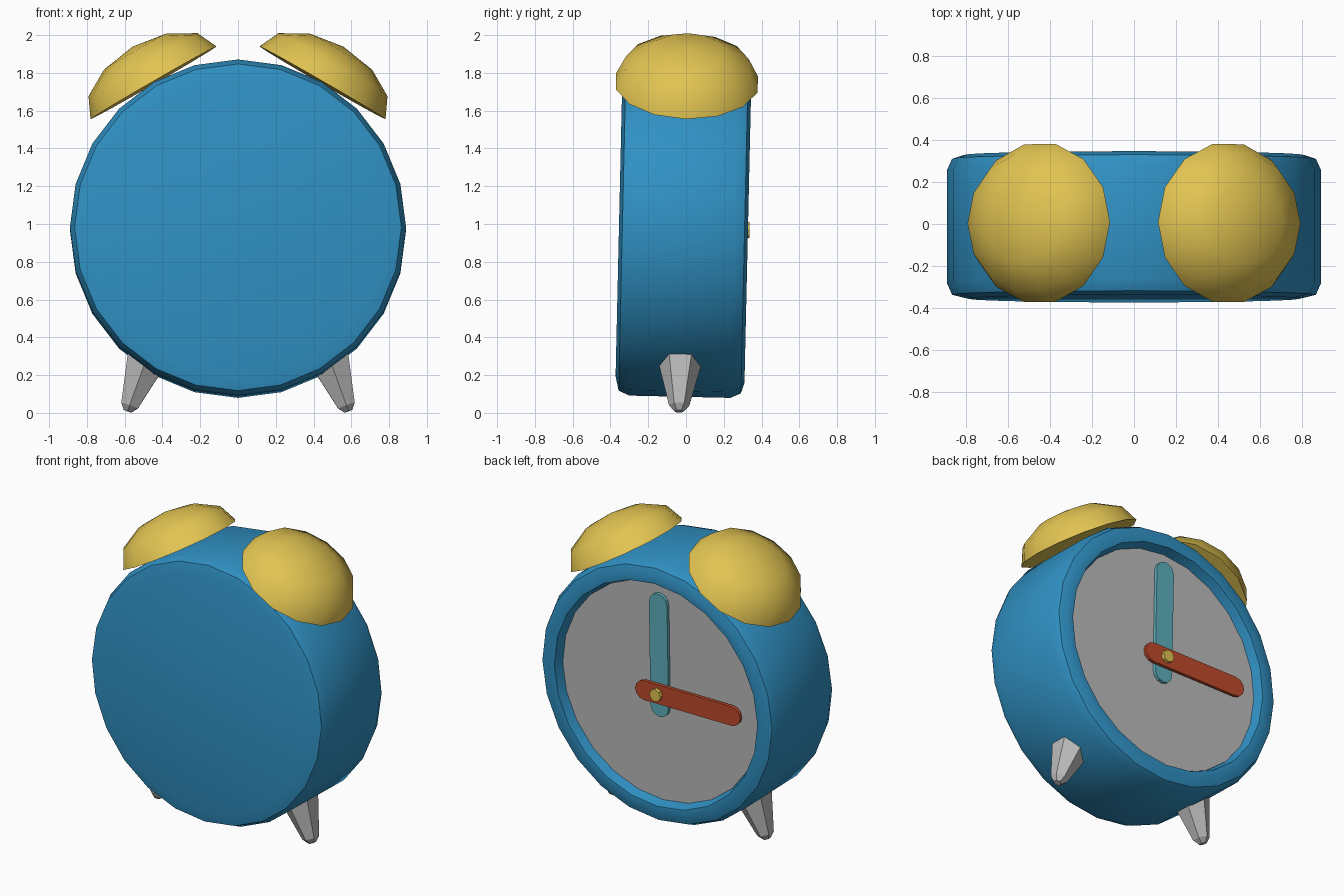
import bpy, bmesh, math
from mathutils import Matrix, Vector

if "Cube" in bpy.data.objects:
    bpy.data.objects.remove(bpy.data.objects["Cube"])


def material(name, r, g, b):
    lin = [((c / 255 + 0.055) / 1.055) ** 2.4 for c in (r, g, b)]
    m = bpy.data.materials.new(name)
    m.diffuse_color = (*lin, 1)
    m.use_nodes = True
    m.node_tree.nodes["Principled BSDF"].inputs["Base Color"].default_value = m.diffuse_color
    return m


BLUE = material("case blue", 48, 145, 196)
GOLD = material("bell gold", 226, 196, 82)
GREY = material("light grey", 188, 188, 188)
TEAL = material("teal", 94, 176, 190)
RED = material("red", 192, 74, 44)

CENTRE = Vector((0, 0, 0.975))
# the whole clock leans back slightly around its centre
LEAN = (Matrix.Translation(CENTRE) @ Matrix.Rotation(math.radians(-1.3), 4, 'X')
        @ Matrix.Translation(-CENTRE))


def finish(bm, name, mat, matrix, smooth=None):
    bm.transform(LEAN @ matrix)
    bmesh.ops.remove_doubles(bm, verts=bm.verts, dist=1e-5)
    bmesh.ops.recalc_face_normals(bm, faces=bm.faces)
    me = bpy.data.meshes.new(name)
    bm.to_mesh(me)
    bm.free()
    me.materials.append(mat)
    ob = bpy.data.objects.new(name, me)
    bpy.context.collection.objects.link(ob)
    if smooth:
        bpy.ops.object.select_all(action='DESELECT')
        ob.select_set(True)
        bpy.context.view_layer.objects.active = ob
        bpy.ops.object.shade_smooth_by_angle(angle=math.radians(smooth))
    return ob


def lathe(name, profile, sides, mat, matrix, smooth=None, phase=0.0):
    """Spin (radius, height) points around local z; ends are capped."""
    bm = bmesh.new()
    rings = []
    for r, h in profile:
        if r == 0:
            rings.append([bm.verts.new((0, 0, h))] * sides)
        else:
            angles = [phase + 2 * math.pi * i / sides for i in range(sides)]
            rings.append([bm.verts.new((r * math.cos(a), r * math.sin(a), h)) for a in angles])
    for lo, hi in zip(rings, rings[1:]):
        for i in range(sides):
            j = (i + 1) % sides
            bm.faces.new(list(dict.fromkeys((lo[i], lo[j], hi[j], hi[i]))))
    for ring in (rings[0], rings[-1]):
        if ring[0] is not ring[1]:
            bm.faces.new(ring)
    return finish(bm, name, mat, matrix, smooth)


# local z becomes +y (towards the dial), centred on the clock
DIAL = Matrix.Translation(CENTRE) @ Matrix.Rotation(math.radians(-90), 4, 'X')

# case with recessed dial, and the dial plate
lathe("case", [(0.79, -0.355), (0.865, -0.337), (0.89, -0.28), (0.89, 0.255),
               (0.865, 0.31), (0.81, 0.328), (0.765, 0.325), (0.742, 0.25)],
      24, BLUE, DIAL, 32)
lathe("dial", [(0.743, 0.257), (0.743, 0.265)], 24, GREY, DIAL)
lathe("centre_pin", [(0.042, 0.26), (0.042, 0.336)], 8, GOLD, DIAL)


def hand(name, top, tail, w, y0, y1, turn, mat):
    """Round-ended bar pointing up, turned about the dial axis."""
    bm = bmesh.new()
    pts = []
    for c, start in ((top - w, 0), (w - tail, math.pi)):
        for i in range(7):
            a = start + math.pi * i / 6
            pts.append((w * math.cos(a), c + w * math.sin(a)))
    face = bm.faces.new([bm.verts.new((x, y0, z)) for x, z in pts])
    ext = bmesh.ops.extrude_face_region(bm, geom=[face], use_keep_orig=True)
    for v in ext["geom"]:
        if isinstance(v, bmesh.types.BMVert):
            v.co.y = y1
    finish(bm, name, mat, Matrix.Translation(CENTRE)
           @ Matrix.Rotation(math.radians(turn), 4, 'Y'))


hand("minute_hand", 0.68, 0.165, 0.068, 0.266, 0.288, 0, TEAL)
hand("hour_hand", 0.625, 0.165, 0.066, 0.290, 0.312, -90, RED)

for side, label in ((1, "right"), (-1, "left")):
    # domed bell resting on the case
    dome = [(0.385 * math.cos(math.radians(a)), 0.221 * math.sin(math.radians(a)))
            for a in (0, 30, 60)] + [(0, 0.221)]
    lathe(label + "_bell", dome, 14, GOLD,
          Matrix.Translation((side * 0.4475, -0.013, 1.7475))
          @ Matrix.Rotation(math.radians(30 * side), 4, 'Y')
          @ Matrix.Rotation(0 if side > 0 else math.pi, 4, 'Z'), 40)
    # tapered six-sided foot
    lathe(label + "_foot", [(0.025, 0), (0.054, 0.033), (0.122, 0.30)], 6, GREY,
          Matrix.Translation((side * 0.585, -0.015, 0.008))
          @ Matrix.Rotation(math.radians(-20 * side), 4, 'Y'), phase=math.pi / 6)
